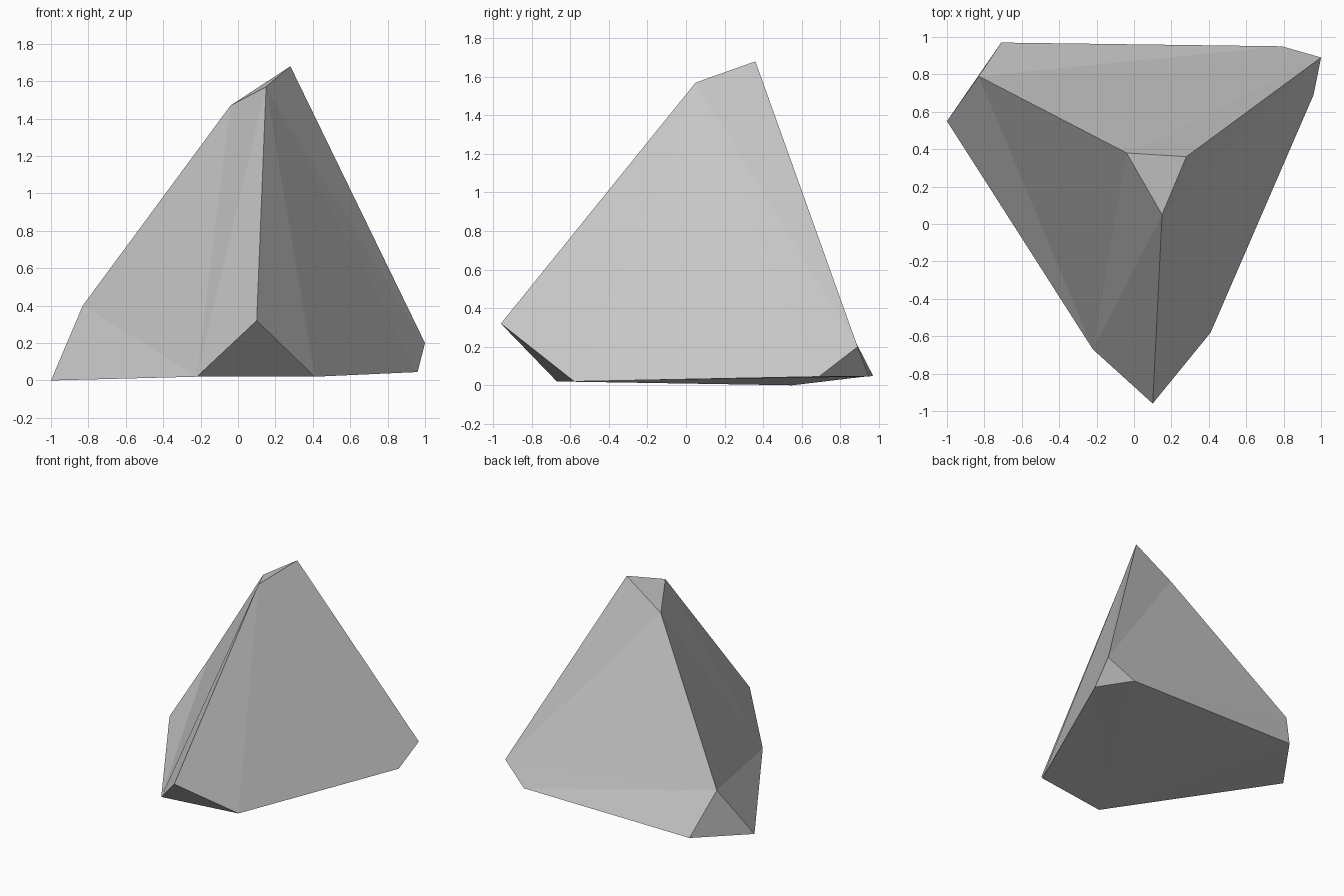
import bpy
import bmesh

cube = bpy.data.objects.get("Cube")
if cube:
    bpy.data.objects.remove(cube, do_unlink=True)

# One stone grey
grey = bpy.data.materials.new("stone_grey")
grey.use_nodes = True
colour = (0.6, 0.6, 0.6, 1)
grey.diffuse_color = colour
grey.node_tree.nodes["Principled BSDF"].inputs["Base Color"].default_value = colour

# A tetrahedral rock: each of its four corners is chipped off into three points
corners = {
    "top": [(-0.04, 0.38, 1.47), (0.28, 0.36, 1.68), (0.15, 0.05, 1.57)],
    "front": [(0.10, -0.96, 0.32), (-0.22, -0.67, 0.02), (0.41, -0.58, 0.02)],
    "left": [(1.00, 0.89, 0.20), (0.96, 0.69, 0.045), (0.79, 0.95, 0.045)],
    "right": [(-0.83, 0.79, 0.40), (-1.00, 0.55, 0.00), (-0.71, 0.97, 0.05)],
}
bm = bmesh.new()
T, F, L, R = ([bm.verts.new(p) for p in pts] for pts in corners.values())


def fan(*loop):
    """Fill a slightly bent side with triangles from its first point."""
    for a, b in zip(loop[1:], loop[2:]):
        bm.faces.new((loop[0], a, b))


# Chipped corners
for chip in (T, F, L, R):
    bm.faces.new(chip)

# Four large sides
fan(F[1], R[1], R[0], T[0], T[2], F[0])
fan(T[2], F[0], F[2], L[1], L[0], T[1])
fan(L[0], T[1], T[0], R[0], L[2])
fan(R[0], R[2], L[2])
fan(F[1], F[2], L[1], L[2], R[2], R[1])

bmesh.ops.recalc_face_normals(bm, faces=bm.faces[:])
mesh = bpy.data.meshes.new("rock")
bm.to_mesh(mesh)
bm.free()
mesh.materials.append(grey)
bpy.context.scene.collection.objects.link(bpy.data.objects.new("rock", mesh))
